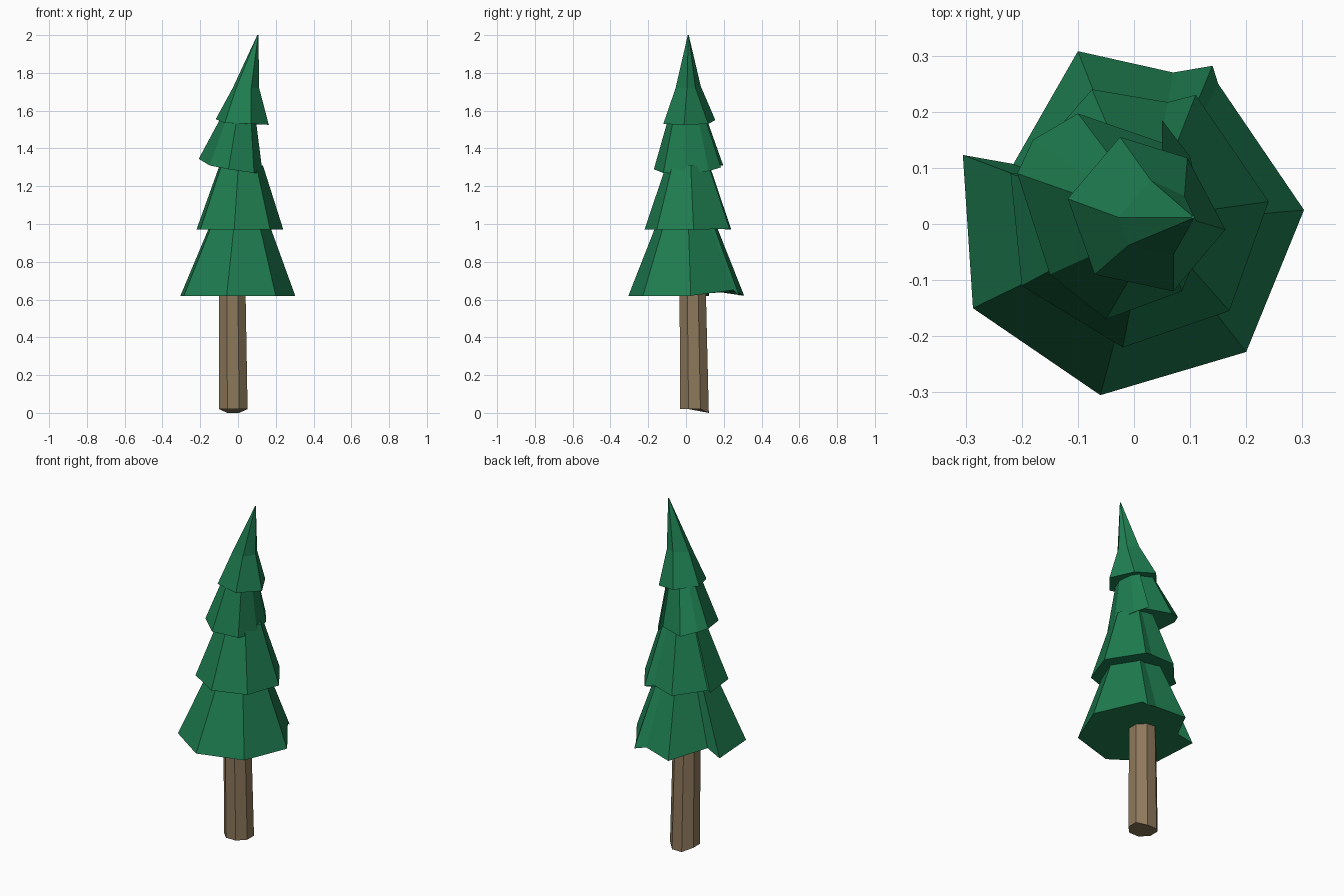
import bpy, bmesh
from math import cos, sin, pi


def paint(name, color):
    m = bpy.data.materials.new(name)
    m.diffuse_color = (*color, 1)
    return m


green = paint("needles", (0.013, 0.205, 0.08))
brown = paint("bark", (0.27, 0.19, 0.105))


def loft(name, rings, mat):
    """Skin a stack of equal-length rings, closing both ends."""
    bm = bmesh.new()
    loops = [[bm.verts.new(p) for p in r] for r in rings]
    n = len(loops[0])
    for a, b in zip(loops, loops[1:]):
        for i in range(n):
            j = (i + 1) % n
            bm.faces.new((a[i], a[j], b[j], b[i]))
    bm.faces.new(loops[0][::-1])
    bm.faces.new(loops[-1])
    bmesh.ops.remove_doubles(bm, verts=bm.verts, dist=1e-4)
    bmesh.ops.recalc_face_normals(bm, faces=bm.faces)
    me = bpy.data.meshes.new(name)
    bm.to_mesh(me)
    bm.free()
    me.materials.append(mat)
    ob = bpy.data.objects.new(name, me)
    bpy.context.collection.objects.link(ob)


# Trunk: leaning octagonal prism with a slanted foot
def octagon(cx, cy, r):
    return [(cx + r * cos(pi * (k + .5) / 4), cy + r * sin(pi * (k + .5) / 4)) for k in range(8)]


foot = [(x, y, 0.02 if y < 0.08 else 0.0) for x, y in octagon(-0.025, 0.045, 0.082)]
head = [(x, y, 0.68) for x, y in octagon(-0.03, 0.035, 0.075)]
loft("trunk", [foot, head], brown)


# Skirts: ragged rim tapering to a smaller ring inside the next skirt
def skirt(name, rim, top, scale, shift):
    upper = [(x * scale + shift[0], y * scale + shift[1], top) for x, y, z in rim]
    loft(name, [rim, upper], green)


skirt("bottom_skirt", [
    (0.303, 0.025, .62), (0.15, 0.25, .65), (0.14, 0.282, .62), (0.07, 0.27, .64),
    (-0.10, 0.308, .62), (-0.215, 0.107, .65), (-0.305, 0.123, .62),
    (-0.287, -0.15, .62), (-0.06, -0.305, .62), (0.20, -0.228, .62)],
    0.985, 0.53, (0.01, 0))
skirt("lower_middle_skirt", [
    (0.24, 0.04, .97), (0.11, 0.23, .975), (0.06, 0.217, .99), (-0.075, 0.24, .97),
    (-0.205, 0.09, .98), (-0.22, 0.09, .97), (-0.20, -0.11, .97),
    (-0.02, -0.22, .97), (0.17, -0.155, .97)],
    1.31, 0.5, (0.012, 0.005))
skirt("upper_middle_skirt", [
    (0.13, -0.01, 1.27), (0.10, 0.12, 1.28), (0.05, 0.185, 1.30), (0.05, 0.145, 1.31),
    (-0.10, 0.197, 1.31), (-0.18, 0.15, 1.34), (-0.208, 0.09, 1.345),
    (-0.15, -0.09, 1.31), (-0.05, -0.17, 1.29), (0.085, -0.12, 1.27)],
    1.56, 0.55, (0.022, 0))

# Crown: bent cone leaning toward +x
rim = [(0.163, -0.01, 1.525), (0.095, 0.118, 1.53), (-0.025, 0.155, 1.55),
       (-0.118, 0.045, 1.555), (-0.07, -0.09, 1.535), (0.07, -0.12, 1.53)]
bend = [(0.112, 0.005, 1.72), (0.09, 0.05, 1.72), (0.03, 0.078, 1.73),
        (-0.028, 0.012, 1.72), (-0.01, -0.038, 1.72), (0.07, -0.055, 1.72)]
tip = [(0.105 + .003 * cos(k * pi / 3), 0.012 + .003 * sin(k * pi / 3), 2.0) for k in range(6)]
loft("crown", [rim, bend, tip], green)
